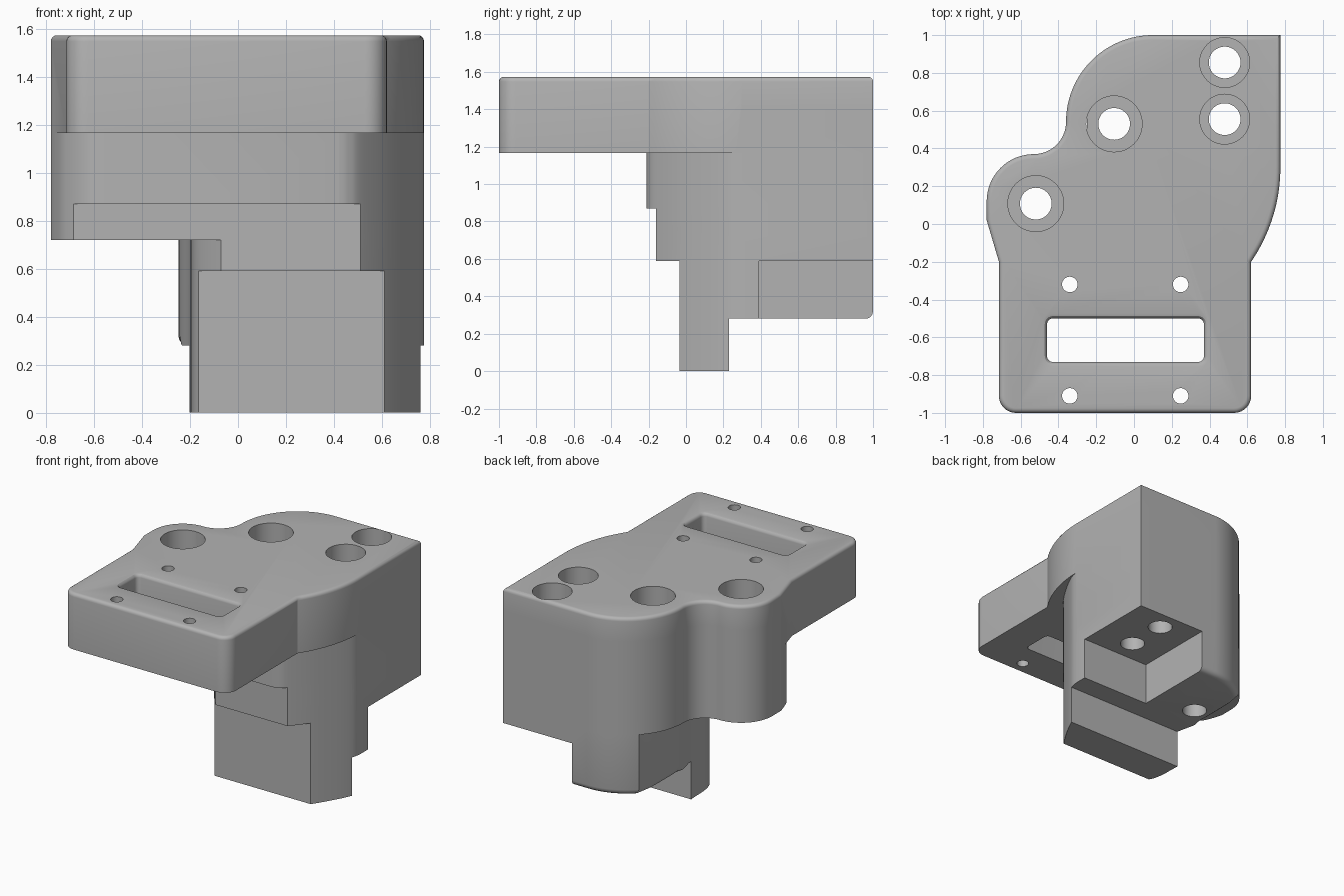
import bpy
import bmesh
from math import cos, sin, radians
from mathutils import Vector

if "Cube" in bpy.data.objects:
    bpy.data.objects.remove(bpy.data.objects["Cube"], do_unlink=True)

grey = bpy.data.materials.new("plain grey")
grey.use_nodes = True
grey.diffuse_color = (0.45, 0.45, 0.45, 1)
grey.node_tree.nodes["Principled BSDF"].inputs["Base Color"].default_value = grey.diffuse_color


def arc(cx, cy, r, a, b, n=16):
    angles = [radians(a + (b - a) * i / n) for i in range(n + 1)]
    return [(cx + r * cos(t), cy + r * sin(t)) for t in angles]


def spline(pts, n=6):
    """Smooth curve through the given points."""
    p = [Vector(q) for q in [pts[0]] + pts + [pts[-1]]]
    out = []
    for a, b, c, d in zip(p, p[1:], p[2:], p[3:]):
        for i in range(n):
            t = i / n
            v = b + (c - a) * t / 2 + (a * 2 - b * 5 + c * 4 - d) * t * t / 2 \
                + (b * 3 - a - c * 3 + d) * t ** 3 / 2
            out.append((v.x, v.y))
    return out + [pts[-1]]


def loft(name, rings, bevel_rule=None, offset=0.025):
    """Solid through matching outlines, each given as (height, points)."""
    bm = bmesh.new()
    loops = [[bm.verts.new((x, y, z)) for x, y in pts] for z, pts in rings]
    for lo, hi in zip(loops, loops[1:]):
        for i in range(len(lo)):
            j = (i + 1) % len(lo)
            bm.faces.new((lo[i], lo[j], hi[j], hi[i]))
    bm.faces.new(loops[0][::-1])
    bm.faces.new(loops[-1])
    bmesh.ops.remove_doubles(bm, verts=bm.verts, dist=0.0005)
    if bevel_rule:
        edges = [e for e in bm.edges if all(bevel_rule(v.co) for v in e.verts)]
        bmesh.ops.bevel(bm, geom=edges, offset=offset, segments=4, profile=0.5, affect='EDGES')
    bmesh.ops.recalc_face_normals(bm, faces=bm.faces)
    mesh = bpy.data.meshes.new(name)
    bm.to_mesh(mesh)
    bm.free()
    mesh.materials.append(grey)
    ob = bpy.data.objects.new(name, mesh)
    bpy.context.collection.objects.link(ob)
    return ob


def box(x0, x1, y0, y1, z0, z1):
    pts = [(x0, y0), (x1, y0), (x1, y1), (x0, y1)]
    return loft("cutter", [(z0, pts), (z1, pts)])


def drill(x, y, r, z0, z1):
    pts = arc(x, y, r, 0, 360, 48)[:-1]
    return loft("cutter", [(z0, pts), (z1, pts)])


def combine(target, other, operation='DIFFERENCE'):
    mod = target.modifiers.new("combine", 'BOOLEAN')
    mod.operation, mod.solver, mod.object = operation, 'EXACT', other
    bpy.context.view_layer.objects.active = target
    bpy.ops.object.modifier_apply(modifier=mod.name)
    bpy.data.objects.remove(other, do_unlink=True)


# Heights of the stacked levels
TOP, FLANGE, LOBE, BASE = 1.573, 1.165, 0.72, 0.28

# Shared outline pieces, counter-clockwise
back_right = [(0.775, 1)]
back_left = arc(0.1, 0.54, 0.46, 90, 180, 30)
lobe = arc(-0.53, 0.54, 0.17, 0, -90) + arc(-0.53, 0.12, 0.25, 90, 180) + [(-0.78, 0.02)]
right_curve = spline([(0.42, -0.21), (0.46, -0.197), (0.51, -0.16), (0.61, -0.035),
                      (0.7, 0.11), (0.76, 0.23), (0.775, 0.3)])

# Flange plate with rounded top edge
plate = (arc(-0.625, -0.91, 0.09, 180, 270, 8) + arc(0.53, -0.91, 0.09, 270, 360, 8)
         + arc(-0.109, 0.3, 0.884, -34.4, 0) + back_right + back_left + lobe + [(-0.715, -0.2)])
bracket = loft("mounting_bracket", [(FLANGE, plate), (TOP, plate)], lambda c: c.z > TOP - 0.001)

# Body below the flange
left_curve = spline([(-0.78, 0.02), (-0.76, -0.045), (-0.73, -0.115), (-0.68, -0.165),
                     (-0.62, -0.2), (-0.56, -0.21)])
body = right_curve + back_right + back_left + lobe + left_curve
combine(bracket, loft("body", [(LOBE, body), (1.4, body)]), 'UNION')

# Narrower lower body with rounded bottom edge
left_side = spline([(-0.245, 0.75), (-0.245, 0.45), (-0.203, 0.23), (-0.195, 0.07),
                    (-0.165, -0.035), (-0.07, -0.16), (0, -0.21)])
lower = right_curve + back_right + back_left[:16] + left_side
combine(bracket, loft("lower_body", [(BASE, lower), (0.9, lower)],
                      lambda c: c.z < BASE + 0.001 and c.y > 0.4 and (c.x < 0.77 or c.y > 0.9),
                      0.04), 'UNION')

# Tongue at the very bottom
tongue = loft("tongue", [(0, lower), (0.5, lower)])
combine(tongue, box(-1, 1, 0.23, 2, -1, 1))
combine(bracket, tongue, 'UNION')

# Stepped front and the notch under the back corner
combine(bracket, box(-1, 1, -0.5, -0.16, -1, 0.87))
combine(bracket, box(-1, 1, -0.5, -0.035, -1, 0.59))
combine(bracket, box(0.22, 1, 0.39, 1.2, 0.1, 0.59))

# Counterbored bolt holes
for x, y, r, floor in ((0.48, 0.555, 0.132, 0.95), (0.48, 0.855, 0.132, 0.95),
                       (-0.105, 0.53, 0.148, 0.7), (-0.52, 0.108, 0.148, 1.05)):
    combine(bracket, drill(x, y, 0.084, -0.5, 2))
    combine(bracket, drill(x, y, r, floor, 2))

# Small screw holes in the flange
for x in (-0.34, 0.247):
    for y in (-0.32, -0.91):
        combine(bracket, drill(x, y, 0.041, 1, 2))


# Rectangular slot, flared at the top
def slot(grow):
    r = 0.03 + grow
    corners = ((0.34, -0.53, 0), (-0.43, -0.53, 90), (-0.43, -0.7, 180), (0.34, -0.7, 270))
    return [p for x, y, a in corners for p in arc(x, y, r, a, a + 90, 6)]


flare = [(TOP - 0.025 + 0.025 * sin(radians(a)), slot(0.025 * (1 - cos(radians(a)))))
         for a in range(0, 91, 30)]
combine(bracket, loft("cutter", [(1, slot(0))] + flare + [(2, slot(0.025))]))

bpy.ops.object.select_all(action='DESELECT')
bracket.select_set(True)
bpy.context.view_layer.objects.active = bracket
bpy.ops.object.shade_smooth_by_angle(angle=radians(30))
